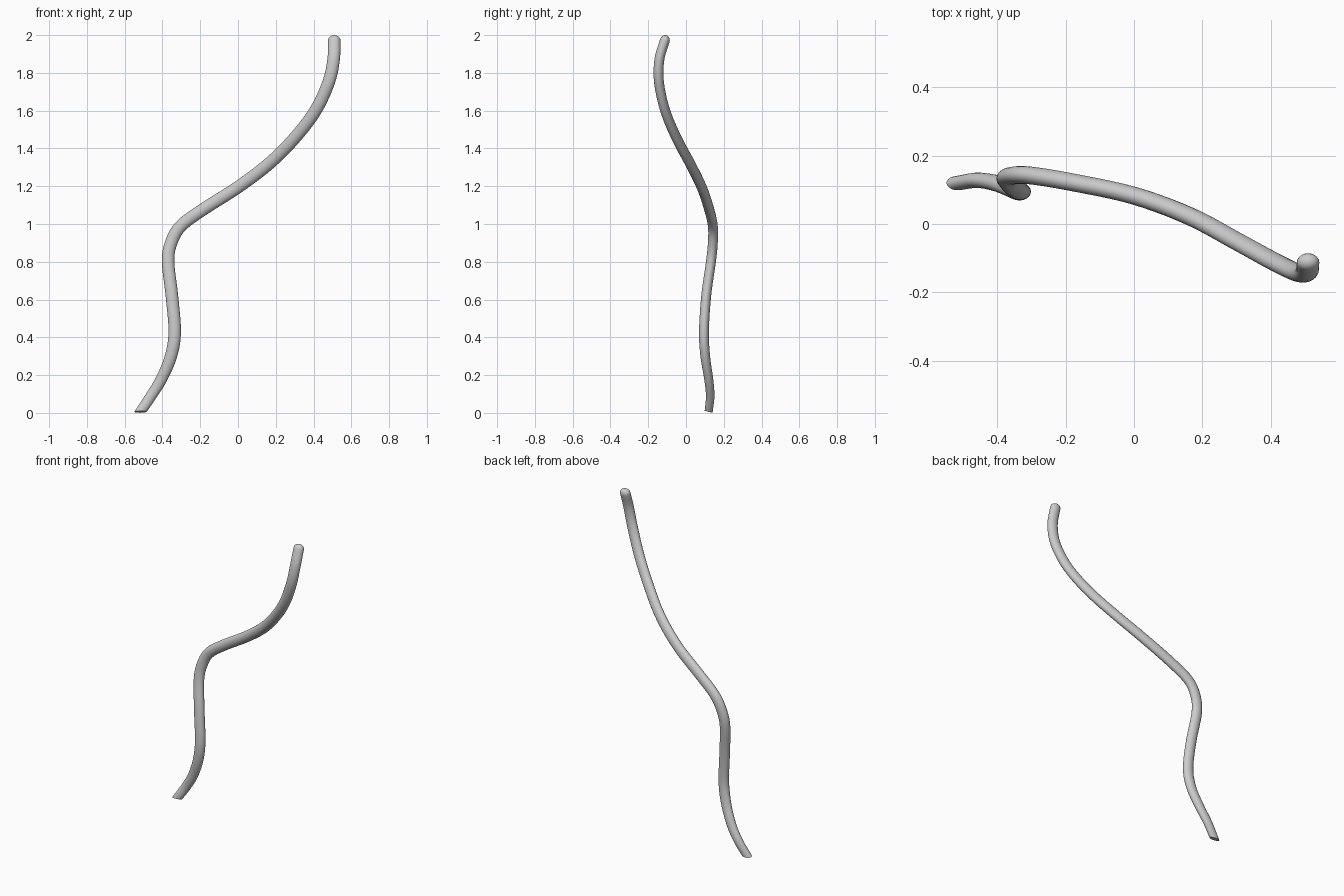
import bpy, bmesh, math
from mathutils import Vector

if "Cube" in bpy.data.objects:
    bpy.data.objects.remove(bpy.data.objects["Cube"])

# Centre line of the bent rod, bottom to top
PATH = [Vector(p) for p in (
    (-0.515, 0.12, 0.008), (-0.46, 0.128, 0.09), (-0.405, 0.12, 0.18),
    (-0.355, 0.102, 0.30), (-0.335, 0.095, 0.43), (-0.35, 0.107, 0.62),
    (-0.37, 0.132, 0.80), (-0.354, 0.142, 0.90), (-0.302, 0.142, 0.99),
    (-0.18, 0.122, 1.08), (0.0, 0.083, 1.195), (0.165, 0.022, 1.32),
    (0.30, -0.05, 1.455), (0.41, -0.11, 1.60), (0.48, -0.143, 1.75),
    (0.506, -0.141, 1.87), (0.510, -0.112, 1.972))]
SIDES, STEPS = 20, 5
RX, RY = 0.033, 0.026


def catmull(a, b, c, d, t):
    return 0.5 * (2 * b + (c - a) * t + (2 * a - 5 * b + 4 * c - d) * t**2
                  + (3 * b - a - 3 * c + d) * t**3)


def smooth_path(pts):
    ext = [2 * pts[0] - pts[1]] + pts + [2 * pts[-1] - pts[-2]]
    out = [catmull(*ext[i:i + 4], s / STEPS)
           for i in range(len(pts) - 1) for s in range(STEPS)]
    return out + [pts[-1].copy()]


def ring(bm, centre, tangent, scale):
    # Oval section, wide across the front and thin front to back
    depth = Vector((0, 1, 0))
    depth = (depth - tangent * depth.dot(tangent)).normalized()
    wide = depth.cross(tangent)
    return [bm.verts.new(centre + wide * (RX * scale * math.cos(a))
                         + depth * (RY * scale * math.sin(a)))
            for a in (2 * math.pi * k / SIDES for k in range(SIDES))]


bm = bmesh.new()
pts = smooth_path(PATH)
rings = []
for i, p in enumerate(pts):
    tan = (pts[min(i + 1, len(pts) - 1)] - pts[max(i - 1, 0)]).normalized()
    scale = min(1.0, 0.82 + 0.18 * p.z / 0.35)
    rings.append(ring(bm, p, tan, scale))

# Foot cut almost level with the ground
foot_dir = (pts[1] - pts[0]).normalized()
for v in rings[0]:
    target = 0.006 - (v.co.y - 0.12) * 0.25
    v.co += foot_dir * ((target - v.co.z) / foot_dir.z)

# Rounded top end
for k in range(1, 5):
    a = math.radians(k * 20)
    rings.append(ring(bm, pts[-1] + tan * (0.028 * math.sin(a)), tan, math.cos(a)))

for lo, hi in zip(rings, rings[1:]):
    for k in range(SIDES):
        n = (k + 1) % SIDES
        bm.faces.new((lo[k], lo[n], hi[n], hi[k]))
bm.faces.new(rings[0][::-1])
bm.faces.new(rings[-1])
bmesh.ops.recalc_face_normals(bm, faces=bm.faces)

mesh = bpy.data.meshes.new("bent_rod")
bm.to_mesh(mesh)
bm.free()
rod = bpy.data.objects.new("bent_rod", mesh)
bpy.context.collection.objects.link(rod)
bpy.context.view_layer.objects.active = rod
rod.select_set(True)
bpy.ops.object.shade_smooth_by_angle(angle=math.radians(40))
